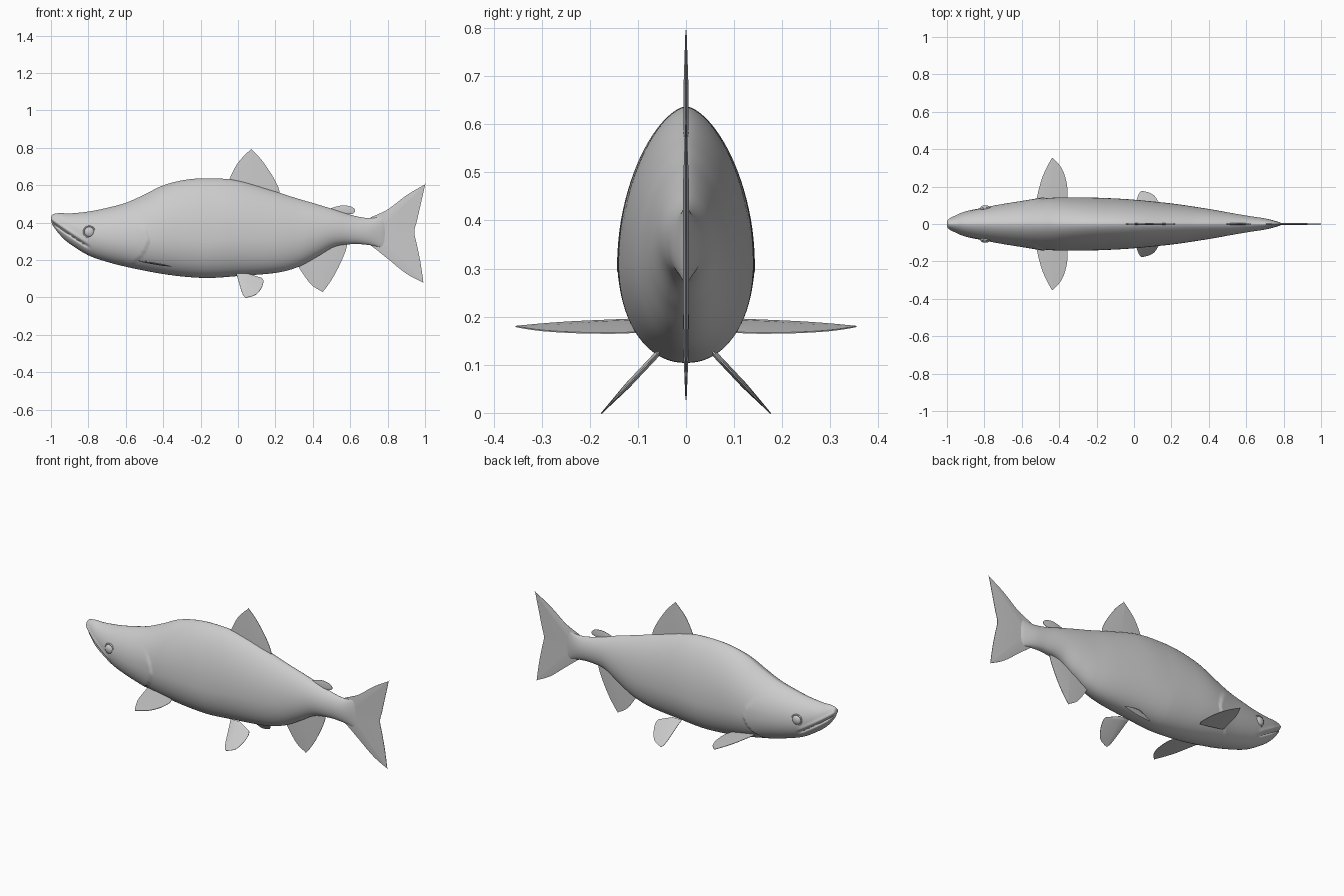
import bpy, bmesh, math
from mathutils import Vector

if "Cube" in bpy.data.objects:
    bpy.data.objects.remove(bpy.data.objects["Cube"])

GREY = (0.6, 0.6, 0.6, 1)
mat = bpy.data.materials.new("plain grey")
mat.use_nodes = True
mat.diffuse_color = GREY
mat.node_tree.nodes["Principled BSDF"].inputs["Base Color"].default_value = GREY


def finish(name, bm, angle=40):
    """Turn a bmesh into a smooth shaded object."""
    bmesh.ops.remove_doubles(bm, verts=bm.verts, dist=1e-5)
    bmesh.ops.recalc_face_normals(bm, faces=bm.faces)
    mesh = bpy.data.meshes.new(name)
    bm.to_mesh(mesh)
    bm.free()
    mesh.materials.append(mat)
    obj = bpy.data.objects.new(name, mesh)
    bpy.context.collection.objects.link(obj)
    bpy.ops.object.select_all(action="DESELECT")
    obj.select_set(True)
    bpy.context.view_layer.objects.active = obj
    bpy.ops.object.shade_smooth_by_angle(angle=math.radians(angle))
    return obj


def spline(points, steps):
    """Catmull-Rom curve through points of any dimension."""
    p = [Vector(q) for q in points]
    p = [p[0]] + p + [p[-1]]
    out = []
    for i in range(1, len(p) - 2):
        a, b, c, d = p[i - 1:i + 3]
        for s in range(steps):
            t = s / steps
            out.append(b + (c - a) * (t / 2) + (a * 2 - b * 5 + c * 4 - d) * (t * t / 2)
                       + (b * 3 - a - c * 3 + d) * (t ** 3 / 2))
    return out + [p[-1]]


# Body stations: x, belly z, back z, half width
STATIONS = [
    (-1.0, .415, .425, .004), (-.99, .385, .444, .022), (-.95, .332, .451, .043),
    (-.9, .287, .449, .063), (-.8, .225, .459, .088), (-.7, .19, .479, .107),
    (-.6, .164, .506, .122), (-.5, .143, .55, .135), (-.4, .125, .599, .142),
    (-.28, .11, .629, .142), (-.15, .104, .637, .139), (0, .114, .624, .13),
    (.2, .131, .566, .11), (.32, .162, .528, .093), (.42, .215, .499, .077),
    (.52, .272, .468, .059), (.62, .285, .437, .042), (.7, .28, .424, .03),
    (.76, .268, .432, .015), (.79, .264, .436, .004)]
SIDES = 96


def surface(x, low, high, width, angle):
    """Egg shaped cross-section, with gill cover step and mouth groove."""
    c, s = math.cos(angle), math.sin(angle)
    mid = low + (high - low) * (.37 + .12 * min(1, abs(x + .15)))
    z = mid + s * (high - mid if s > 0 else mid - low)
    y = width * abs(c) ** (1.25 if s > 0 else .92)
    # gill cover
    ahead = -.48 - 5 * (z - .31) ** 2 - x
    if ahead > 0:
        y += .007 * math.exp(-ahead / .07) * min(1, max(0, (.44 - z) / .08)) * abs(c)
    # mouth
    if x < -.79:
        line = .27 + .62 * (-.8 - x) + .25 * (x + .8) ** 2
        fade = min(1, (-.79 - x) / .03)
        y -= min(.012, y * .5) * fade * math.exp(-((z - line) / .007) ** 2)
        y += .005 * fade * math.exp(-((z - line - .018) / .012) ** 2) * abs(c)
    return x, math.copysign(y, c), z


bm = bmesh.new()
rings = []
for st in spline(STATIONS, 11):
    rings.append([bm.verts.new(surface(*st, math.tau * (k + .5) / SIDES)) for k in range(SIDES)])
for a, b in zip(rings, rings[1:]):
    for k in range(SIDES):
        n = (k + 1) % SIDES
        bm.faces.new((a[k], a[n], b[n], b[k]))
bm.faces.new(rings[0])
bm.faces.new(rings[-1])
finish("body", bm, 60)


def fin(name, outline, root, thick, place):
    """Tapered blade: thick near the root, thin along the outline."""
    bm = bmesh.new()
    edge = spline(outline, 8)
    root = Vector(root)
    loops = []
    for scale, half in ((.5, thick), (1, .0012)):
        for side in (1, -1):
            loops.append([bm.verts.new(place(*root.lerp(p, scale), half * side)) for p in edge])
    inner = {1: loops[0], -1: loops[1]}
    outer = {1: loops[2], -1: loops[3]}
    n = len(edge)
    for side in (1, -1):
        hub = bm.verts.new(place(*root, thick * side))
        for k in range(n):
            m = (k + 1) % n
            bm.faces.new((hub, inner[side][k], inner[side][m]))
            bm.faces.new((inner[side][k], outer[side][k], outer[side][m], inner[side][m]))
    for k in range(n):
        m = (k + 1) % n
        bm.faces.new((outer[1][k], outer[-1][k], outer[-1][m], outer[1][m]))
    finish(name, bm)


def upright(u, v, d):
    return u, d, v


# Fins on the centre line
fin("dorsal_fin", [(-.06, .6), (-.045, .635), (.0, .72), (.065, .788), (.075, .788), (.13, .73),
                   (.19, .64), (.22, .575), (.215, .55)], (.08, .57), .005, upright)
fin("adipose_fin", [(.47, .46), (.5, .478), (.56, .492), (.61, .483), (.627, .462), (.61, .447),
                    (.57, .445)], (.54, .455), .005, upright)
fin("anal_fin", [(.31, .19), (.335, .145), (.39, .07), (.445, .034), (.457, .034), (.51, .11),
                 (.56, .21), (.582, .28), (.56, .3)], (.45, .25), .006, upright)
fin("tail_fin", [(.68, .41), (.715, .43), (.8, .47), (.9, .545), (.995, .601), (.999, .597),
                 (.975, .49), (.957, .41), (.943, .35), (.957, .28), (.975, .19), (.99, .087),
                 (.986, .082), (.9, .127), (.8, .207), (.715, .274), (.68, .29)],
    (.74, .35), .006, upright)

# Paired fins and eyes, one set per side
for word, side in (("left", 1), ("right", -1)):
    def flat(u, v, d):
        return u, side * v, .18 - .17 * (u + .44) + d

    def slanted(u, v, d):
        return u, side * (.06 + .115 * v + d * .7), .122 - .122 * v + d * .7

    fin(word + "_pectoral_fin", [(-.53, .1), (-.52, .14), (-.49, .25), (-.445, .342), (-.43, .348),
                                 (-.385, .295), (-.36, .22), (-.356, .14), (-.37, .1)],
        (-.45, .11), .005, flat)
    fin(word + "_pelvic_fin", [(-.01, -.05), (0, .2), (.02, .75), (.035, .97), (.05, 1),
                               (.1, .85), (.13, .5), (.133, .2), (.1, .08), (.05, -.05)],
        (.045, .06), .006, slanted)

    # eyeball and its socket rim
    bm = bmesh.new()
    bmesh.ops.create_uvsphere(bm, u_segments=32, v_segments=16, radius=.027)
    for v in bm.verts:
        v.co = (v.co.x - .795, side * (.085 + v.co.z * .55), v.co.y + .35)
    finish(word + "_eye", bm)
    bm = bmesh.new()
    loops = []
    for i in range(32):
        a = math.tau * i / 32
        loops.append([bm.verts.new((-.795 + math.cos(a) * (.03 + .004 * math.cos(b)),
                                    side * (.084 + .12 * .03 * math.cos(a) + .005 * math.sin(b)),
                                    .35 + math.sin(a) * (.03 + .004 * math.cos(b))))
                      for b in (math.tau * j / 8 for j in range(8))])
    for i in range(32):
        for j in range(8):
            p, q, k = loops[i - 1], loops[i], (j + 1) % 8
            bm.faces.new((p[j], q[j], q[k], p[k]))
    finish(word + "_eye_rim", bm, 80)
